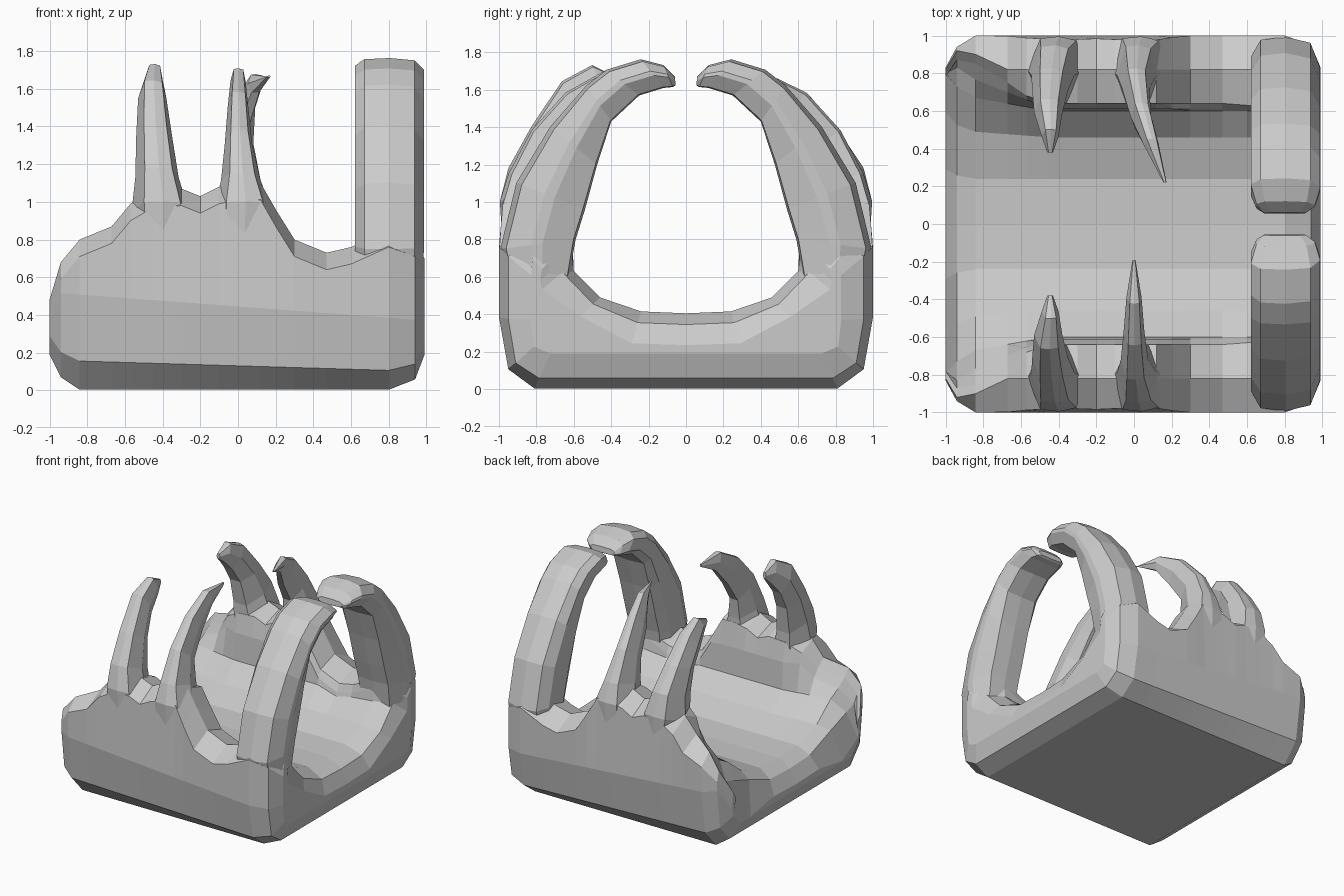
import bpy, bmesh


def loft(name, rings):
    """Closed skin through equal-length rings, capped at both ends."""
    bm = bmesh.new()
    vs = [[bm.verts.new(p) for p in r] for r in rings]
    n = len(vs[0])
    for a, b in zip(vs, vs[1:]):
        for i in range(n):
            j = (i + 1) % n
            bm.faces.new((a[i], a[j], b[j], b[i]))
    bm.faces.new(vs[0])
    bm.faces.new(vs[-1])
    bmesh.ops.recalc_face_normals(bm, faces=bm.faces)
    me = bpy.data.meshes.new(name)
    bm.to_mesh(me)
    bm.free()
    ob = bpy.data.objects.new(name, me)
    bpy.context.collection.objects.link(ob)
    return ob


# Trough body: U cross-sections swept along x with a varying rim height.
# o insets the outside and i widens the opening, to round off the two ends.
def section(x, h, ytop, o=0.0, i=0.0):
    t = (x + 1) / 2
    f = min(1, max(0, (-0.45 - x) / 0.4))          # bowl flares at the left end
    bulge = 1.0 - max(0, h - 0.85) * 0.09
    b = 0.003 + o * 1.1
    lim = bulge - o - 0.03
    half = [(0, b), (0.81 - o * 0.5, b), (0.95 - o * 0.8, 0.16 - 0.06 * t + o * 0.75),
            (1.0 - o, min(0.52 - 0.15 * t, h - 0.13)),
            (bulge - o, h - 0.09),
            (min(lim + 0.02, max(0.82, ytop + 0.05)), h),
            (min(lim, ytop), h - 0.06),
            (min(lim, 0.61 + 0.16 * f + i), min(0.85, h - 0.12)),
            (min(lim - 0.01, 0.60 + 0.07 * f + i), min(0.63, h - 0.15) - i * 0.1),
            (0.46 + 0.03 * f + i * 0.6, min(0.49, h - 0.18) - i * 0.6),
            (0.24 + i * 0.3, 0.415 - i),
            (0, 0.405 - i)]
    ring = half + [(-y, z) for y, z in half[-2:0:-1]]
    return [(x, y, z) for y, z in ring]


stations = [(-1.0, 0.48, 0.78, 0.17, 0.17), (-0.94, 0.68, 0.87, 0.06, 0.06),
            (-0.84, 0.80, 0.85), (-0.67, 0.87, 0.75), (-0.57, 0.99, 0.68),
            (-0.45, 1.06, 0.64), (-0.30, 1.07, 0.64), (-0.20, 1.03, 0.64),
            (-0.10, 1.08, 0.64), (0.0, 1.1, 0.64), (0.12, 1.10, 0.64),
            (0.20, 0.96, 0.64), (0.30, 0.80, 0.64), (0.47, 0.73, 0.64),
            (0.60, 0.76, 0.63), (0.80, 0.85, 0.62),
            (0.94, 0.80, 0.68, 0.05, 0.06), (0.99, 0.70, 0.77, 0.17, 0.17)]
loft("trough_body", [section(*s) for s in stations])


# Curved claws: rows of outer y,z / inner y,z / x range
def claw(name, rows, side, profile):
    rings = []
    for oy, oz, iy, iz, x0, x1 in rows:
        rings.append([(x0 + (x1 - x0) * u, side * (oy + (iy - oy) * v), oz + (iz - oz) * v)
                      for u, v in profile])
    return loft(name, rings)


BROAD = [(0.14, 0.02), (0.5, -0.02), (0.86, 0.06), (1, 0.4), (1, 0.55), (0.86, 0.97),
         (0.5, 1), (0.12, 0.97), (0, 0.75), (0, 0.25)]
SLIM = [(0.22, 0), (0.55, -0.03), (0.85, 0.03), (1, 0.5), (0.75, 1), (0.25, 1), (0, 0.5)]

# Thick end ribs, a mirrored pair
rib_path = [(0.985, 0.75, 0.59, 0.8), (0.90, 1.1, 0.54, 0.96), (0.72, 1.4, 0.475, 1.2),
            (0.53, 1.62, 0.4, 1.43), (0.42, 1.705, 0.25, 1.57), (0.24, 1.76, 0.12, 1.61)]
rib = [(0.93, 0.5, 0.63, 0.58, 0.64, 0.975)]
rib += [(*p, 0.62, 0.988) for p in rib_path]
rib += [(0.12, 1.73, 0.07, 1.615, 0.65, 0.96), (0.06, 1.67, 0.055, 1.625, 0.69, 0.91)]

# Hooked claw and pointed claw on each wall
hook = [(0.97, 0.75, 0.66, 0.7, -0.54, -0.28), (0.985, 1.0, 0.645, 0.9, -0.565, -0.26),
        (0.94, 1.18, 0.64, 1.08, -0.545, -0.315),
        (0.82, 1.4, 0.6, 1.3, -0.54, -0.35), (0.66, 1.64, 0.52, 1.46, -0.53, -0.38),
        (0.5, 1.727, 0.43, 1.57, -0.49, -0.40), (0.38, 1.67, 0.38, 1.62, -0.46, -0.43)]
hook_low = [(a, min(b, b * 0.82 + 0.216), c, min(d, d * 0.82 + 0.216), e, f)
            for a, b, c, d, e, f in hook]
spike = [(0.97, 0.75, 0.66, 0.7, -0.12, 0.16), (0.985, 1.0, 0.645, 0.9, -0.13, 0.18),
         (0.94, 1.15, 0.64, 1.08, -0.09, 0.12),
         (0.82, 1.38, 0.62, 1.24, -0.07, 0.075), (0.64, 1.58, 0.5, 1.42, -0.055, 0.055),
         (0.42, 1.705, 0.36, 1.58, -0.04, 0.04), (0.19, 1.69, 0.19, 1.67, -0.008, 0.008)]
spike_bent = []
for a, b, c, d, e, f in spike:
    s = 0.165 * (max(0, 0.9 - a) / 0.71) ** 1.5
    k = 0.03 * (a < 0.5)
    spike_bent.append((a + k, b - k, c + k, d, e + s, f + s))

for side, label in ((-1, "front"), (1, "back")):
    claw(label + "_end_rib", rib, side, BROAD)
    claw(label + "_hooked_claw", hook if side < 0 else hook_low, side, SLIM)
    claw(label + "_pointed_claw", spike if side < 0 else spike_bent, side, SLIM)
